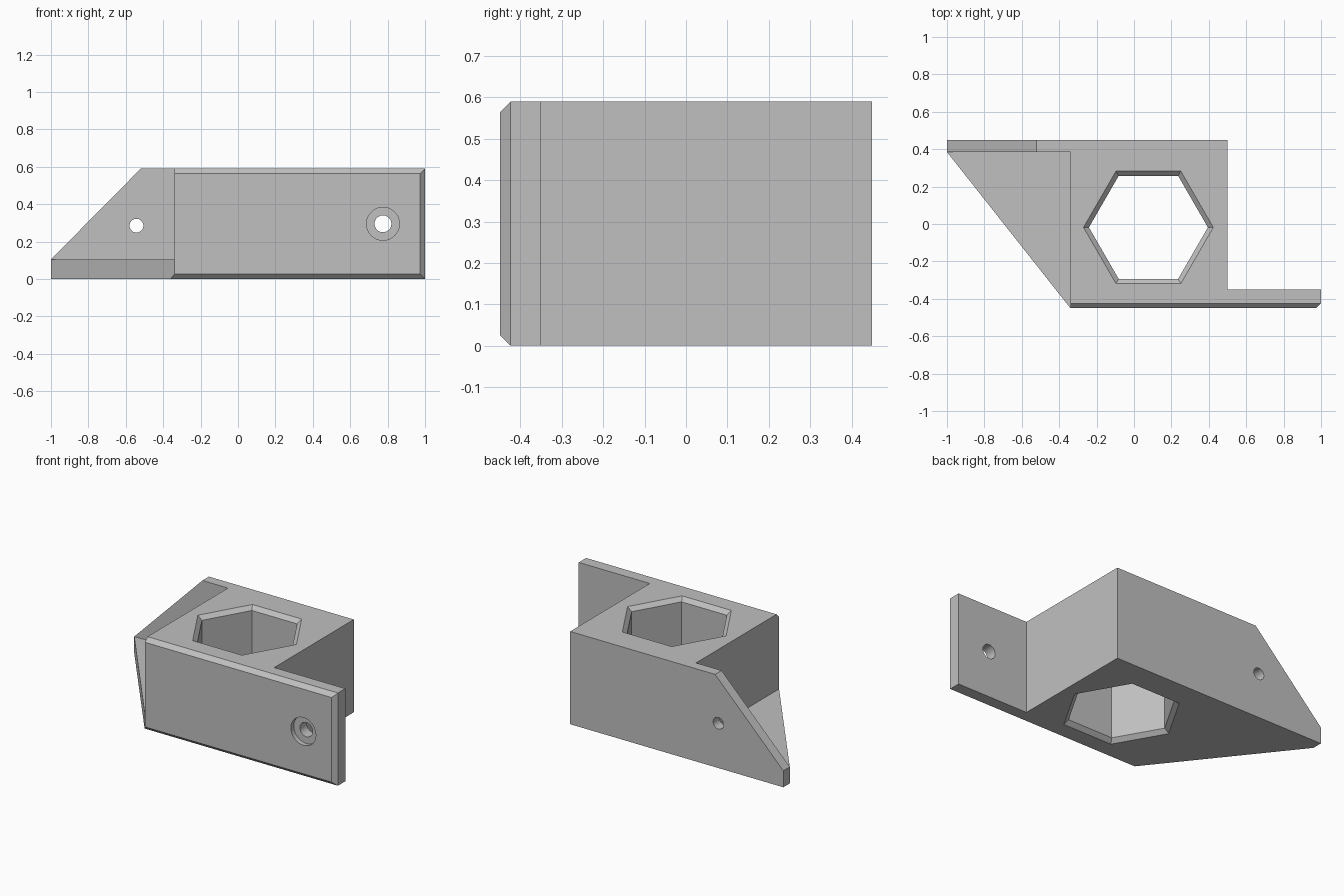
import bpy
import bmesh
from math import cos, sin, tau

if "Cube" in bpy.data.objects:
    bpy.data.objects.remove(bpy.data.objects["Cube"], do_unlink=True)

grey = bpy.data.materials.new("plain grey")
grey.use_nodes = True
colour = (0.53, 0.53, 0.53, 1)
grey.diffuse_color = colour
grey.node_tree.nodes["Principled BSDF"].inputs["Base Color"].default_value = colour

HEIGHT = 0.59
CHAMFER = 0.026
FRONT, BACK, RIGHT_END, LEFT_END = -0.45, 0.45, 1.0, -1.0
BLOCK_LEFT, PLATE_FRONT, GUSSET_TOP = -0.34, 0.385, 0.105


def loft(name, rings):
    """Solid through a list of matching point rings, capped at both ends."""
    bm = bmesh.new()
    loops = [[bm.verts.new(p) for p in ring] for ring in rings]
    for a, b in zip(loops, loops[1:]):
        for i in range(len(a)):
            j = (i + 1) % len(a)
            bm.faces.new((a[i], a[j], b[j], b[i]))
    bm.faces.new(loops[0])
    bm.faces.new(loops[-1])
    bmesh.ops.recalc_face_normals(bm, faces=bm.faces)
    mesh = bpy.data.meshes.new(name)
    bm.to_mesh(mesh)
    bm.free()
    obj = bpy.data.objects.new(name, mesh)
    bpy.context.collection.objects.link(obj)
    mesh.materials.append(grey)
    return obj


def prism(name, profile, axis, start, end):
    """Extrude a 2D profile along the axis with the given index."""
    def place(p, d):
        q = list(p)
        q.insert(axis, d)
        return q
    return loft(name, [[place(p, d) for p in profile] for d in (start, end)])


def turned(name, centre, axis, steps, sides):
    """Regular polygon section along an axis; steps are (position, radius)."""
    rings = []
    for d, r in steps:
        ring = []
        for i in range(sides):
            p = [centre[0] + r * cos(tau * i / sides), centre[1] + r * sin(tau * i / sides)]
            p.insert(axis, d)
            ring.append(p)
        rings.append(ring)
    return loft(name, rings)


def corner(u, v, du, dv):
    """Triangle that removes a 45 degree chamfer from the corner (u, v)."""
    s = 2 * CHAMFER
    return [(u + du * s, v - dv * CHAMFER),
            (u + du * s, v + dv * s),
            (u - du * CHAMFER, v + dv * s),
            (u - du * CHAMFER, v), (u, v - dv * CHAMFER)]


# Block, front flange, back plate and gusset as one outline
bracket = prism("bracket_body", [
    (LEFT_END, PLATE_FRONT), (BLOCK_LEFT, FRONT), (RIGHT_END, FRONT),
    (RIGHT_END, -0.35), (0.5, -0.35), (0.5, BACK), (LEFT_END, BACK)], 2, 0, HEIGHT)

cutters = [
    # Space above the gusset
    prism("gusset_space", [(-1.2, -0.6), (BLOCK_LEFT, -0.6),
                           (BLOCK_LEFT, PLATE_FRONT), (-1.2, PLATE_FRONT)], 2, GUSSET_TOP, 0.8),
    # Sloping corner of the back plate
    prism("plate_slope", [(-1.2, -0.097), (-0.42, 0.691), (-1.2, 0.691)], 1, 0.2, 0.6),
    # Chamfers around the front face
    prism("top_chamfer", corner(FRONT, HEIGHT, -1, 1), 0, -1.2, 1.2),
    prism("bottom_chamfer", corner(FRONT, 0, -1, -1), 0, -1.2, 1.2),
    prism("end_chamfer", corner(RIGHT_END, FRONT, 1, -1), 2, -0.2, 0.8),
    # Hexagonal socket, flared at both ends
    turned("hex_socket", (0.077, -0.018), 2,
           [(-0.025, 0.376), (0.025, 0.318), (HEIGHT - 0.025, 0.318), (HEIGHT + 0.025, 0.376)], 6),
    # Counterbored flange hole and plain plate hole
    turned("flange_hole", (0.775, 0.295), 1,
           [(-0.5, 0.088), (-0.42, 0.088), (-0.42, 0.045), (-0.3, 0.045)], 40),
    turned("plate_hole", (-0.543, 0.285), 1, [(0.3, 0.037), (0.5, 0.037)], 32),
]

for cutter in cutters:
    cutter.hide_render = True
    mod = bracket.modifiers.new(cutter.name, "BOOLEAN")
    mod.operation = "DIFFERENCE"
    mod.solver = "EXACT"
    mod.object = cutter

# Bake the cuts and drop the cutters
bpy.context.view_layer.update()
graph = bpy.context.evaluated_depsgraph_get()
mesh = bpy.data.meshes.new_from_object(bracket.evaluated_get(graph))
bracket.modifiers.clear()
bracket.data = mesh
for cutter in cutters:
    bpy.data.objects.remove(cutter, do_unlink=True)
mesh.materials.clear()
mesh.materials.append(grey)
for face in mesh.polygons:
    face.material_index = 0

bpy.ops.object.select_all(action="DESELECT")
bracket.select_set(True)
bpy.context.view_layer.objects.active = bracket
bpy.ops.object.shade_smooth_by_angle()
